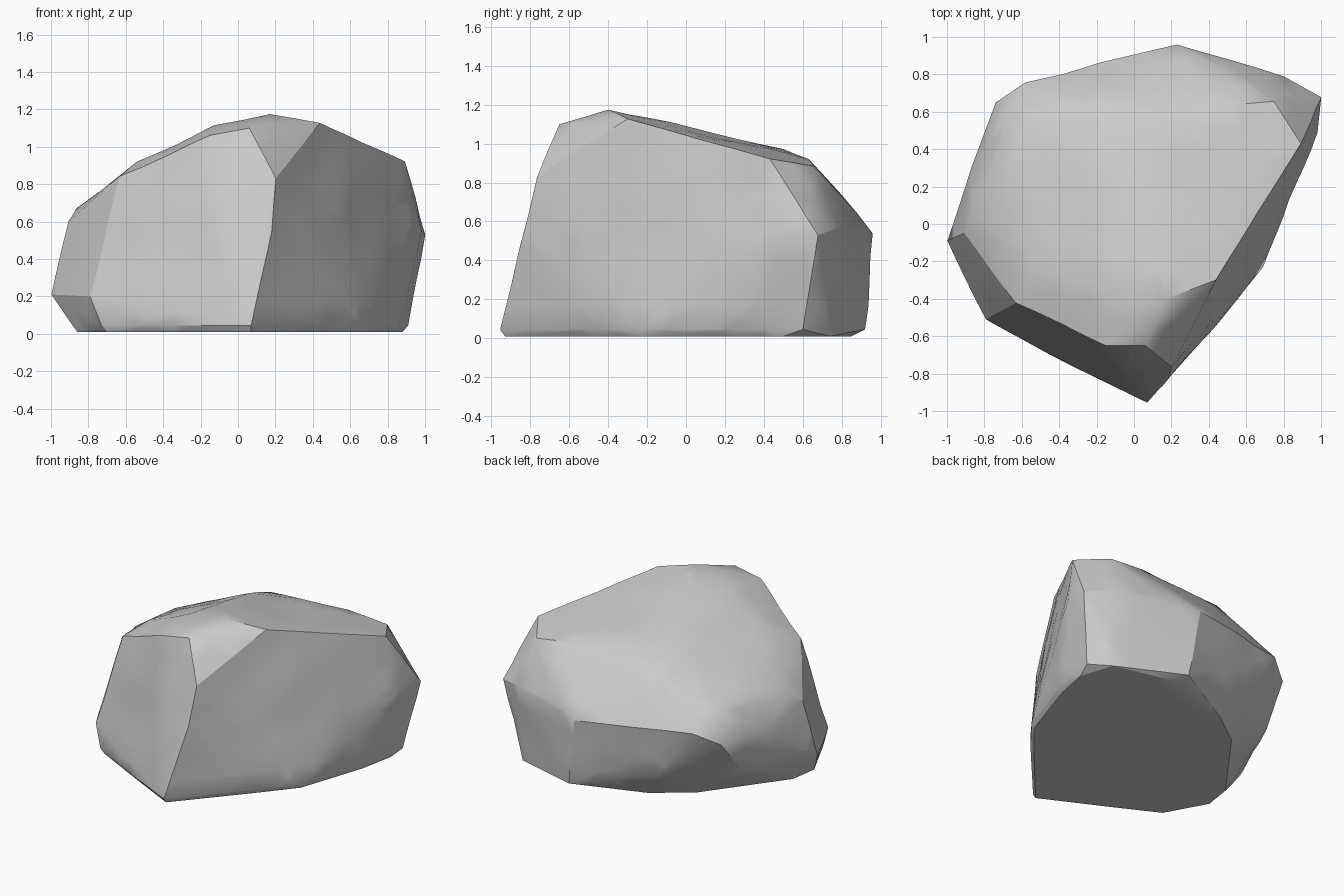
import bpy, bmesh
from mathutils import Vector, noise

if "Cube" in bpy.data.objects:
    bpy.data.objects.remove(bpy.data.objects["Cube"])

# Corner points of the boulder, by height band
base = [(.07, -.93), (-.35, -.72), (-.7, -.54), (-.86, -.25), (-.83, -.05), (-.43, .49),
        (-.17, .68), (.35, .85), (.8, .74), (.88, .5), (.83, .25), (.67, -.23), (.47, -.47)]
foot = [(-.36, -.745), (-.73, -.545), (.07, -.955), (.5, -.47), (.69, -.23), (.86, .25),
        (.91, .6), (.3, .92)]
middle = [(-1, -.09, .21), (-.79, -.51, .2), (-.74, .65, .5), (-.58, .755, .58),
          (-.87, .3, .5), (-.77, .45, .24), (-.3, .77, .2),
          (.23, .965, .54), (.5, .87, .6), (.8, .79, .57), (1.005, .68, .53), (.98, .49, .55),
          (.18, -.83, .55), (.2, -.76, .83)]
top = [(-.91, -.05, .6), (-.86, .05, .67), (-.63, -.42, .84), (-.54, -.25, .92),
       (-.15, -.65, 1.06), (.06, -.65, 1.1), (-.13, -.35, 1.11), (.17, -.4, 1.175),
       (.44, -.3, 1.13), (.62, .03, 1.04), (.89, .43, .92), (.75, .66, .89),
       (.45, .63, .92), (-.18, .64, .88), (-.52, .45, .8), (-.68, .58, .69),
       (-.72, .3, .75), (-.15, .35, .99), (.15, .5, .97)]
points = [(x, y, .01) for x, y in base] + [(x, y, .045) for x, y in foot] + middle + top

# Wrap the corners in a convex hull
bm = bmesh.new()
for p in points:
    bm.verts.new(p)
bmesh.ops.convex_hull(bm, input=bm.verts)
loose = [v for v in bm.verts if not v.link_faces]
bmesh.ops.delete(bm, geom=loose, context='VERTS')

# Chipped surface: split long edges and nudge the points
for _ in range(3):
    long_edges = [e for e in bm.edges if e.calc_length() > .22]
    bmesh.ops.subdivide_edges(bm, edges=long_edges, cuts=1)
    bmesh.ops.triangulate(bm, faces=bm.faces)
bm.normal_update()
for v in bm.verts:
    if v.co.z > .08:
        v.co += v.normal * noise.noise(v.co * 3.5 + Vector((5, 2, 8))) * .012
bmesh.ops.recalc_face_normals(bm, faces=bm.faces)

mesh = bpy.data.meshes.new("boulder")
bm.to_mesh(mesh)
bm.free()
boulder = bpy.data.objects.new("boulder", mesh)
bpy.context.collection.objects.link(boulder)
bpy.context.view_layer.objects.active = boulder
boulder.select_set(True)
bpy.ops.object.shade_smooth_by_angle(angle=.5)
